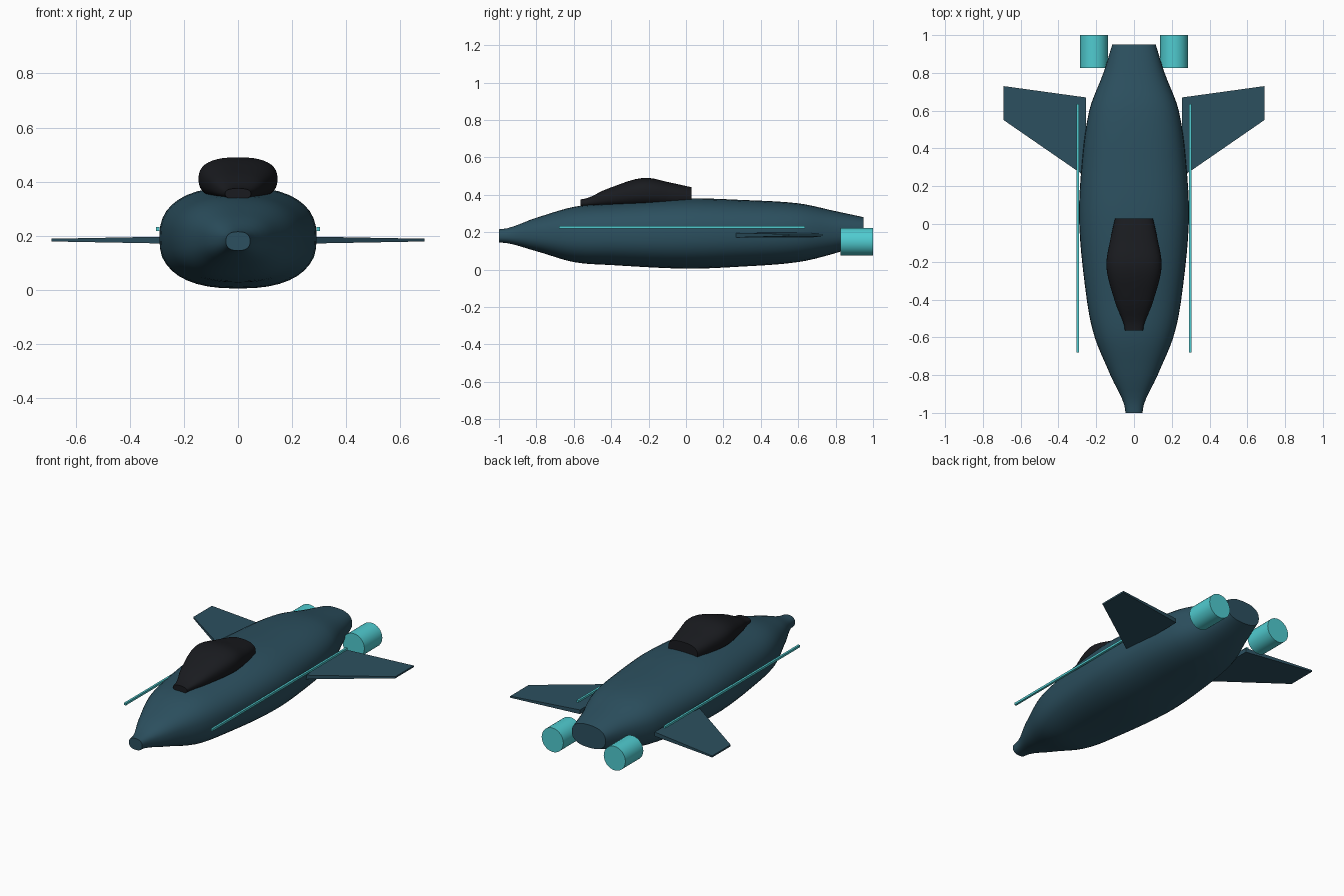
import bpy, bmesh
from math import sin, cos, pi, copysign, radians
from mathutils import Vector

if "Cube" in bpy.data.objects:
    bpy.data.objects.remove(bpy.data.objects["Cube"])


def material(name, rgb):
    m = bpy.data.materials.new(name)
    m.diffuse_color = (*rgb, 1)
    m.use_nodes = True
    m.node_tree.nodes["Principled BSDF"].inputs["Base Color"].default_value = m.diffuse_color
    return m


HULL = material("dark_teal", (0.025, 0.08, 0.115))
GLOW = material("cyan", (0.08, 0.6, 0.63))
GLASS = material("black_glass", (0.01, 0.011, 0.014))


def finish(name, bm, mat, smooth=True):
    bmesh.ops.recalc_face_normals(bm, faces=bm.faces)
    me = bpy.data.meshes.new(name)
    bm.to_mesh(me)
    bm.free()
    me.materials.append(mat)
    ob = bpy.data.objects.new(name, me)
    bpy.context.collection.objects.link(ob)
    if smooth:
        bpy.ops.object.select_all(action='DESELECT')
        ob.select_set(True)
        bpy.context.view_layer.objects.active = ob
        bpy.ops.object.shade_smooth_by_angle(angle=radians(40))
    return ob


def spline(keys, steps):
    """Catmull-Rom through the key sections, levelling out at both ends."""
    k = [Vector(p) for p in keys]
    k = [k[0]] + k + [k[-1]]
    out = []
    for a, b, c, d in zip(k, k[1:], k[2:], k[3:]):
        h = c[0] - b[0]
        m0 = (c - a) * (h / (c[0] - a[0])) if a != b else Vector((h, 0, 0, 0))
        m1 = (d - b) * (h / (d[0] - b[0])) if c != d else (c - b)
        for i in range(steps):
            t = i / steps
            p = (b * (2*t**3 - 3*t**2 + 1) + m0 * (t**3 - 2*t**2 + t)
                 + c * (3*t**2 - 2*t**3) + m1 * (t**3 - t**2))
            p[0] = b[0] + h * t
            out.append(p)
    return out + [k[-1]]


def loft(name, keys, mat, power, steps=5, n=40):
    """Skin superellipse sections given as (y, half width, bottom z, top z)."""
    bm = bmesh.new()
    rings = []
    for y, w, lo, hi in spline(keys, steps):
        ring = []
        for i in range(n):
            c, s = cos(2*pi*i/n), sin(2*pi*i/n)
            ring.append(bm.verts.new((
                w * copysign(abs(c)**(2/power), c), y,
                (lo + hi)/2 + (hi - lo)/2 * copysign(abs(s)**(2/power), s))))
        rings.append(ring)
    for r, q in zip(rings, rings[1:]):
        for i in range(n):
            j = (i + 1) % n
            bm.faces.new((r[i], r[j], q[j], q[i]))
    bm.faces.new(rings[0])
    bm.faces.new(rings[-1])
    return finish(name, bm, mat)


# Fuselage
loft("fuselage", [(-1, .045, .145, .215), (-.8, .125, .098, .277),
                  (-.6, .208, .04, .335), (-.4, .25, .024, .354),
                  (0, .29, .005, .38), (.3, .278, .016, .372),
                  (.6, .237, .04, .354), (.8, .162, .088, .312),
                  (.95, .115, .14, .28)], HULL, 2.45)

# Cockpit canopy
loft("canopy", [(-.565, .048, .335, .375), (-.42, .098, .332, .432),
                (-.23, .146, .33, .49), (-.08, .125, .33, .464),
                (.03, .1, .335, .44)], GLASS, 2.5)

for side, s in (("right", 1), ("left", -1)):
    # Tapered swept wing
    bm = bmesh.new()
    plan = [(.255, .25, .013), (.69, .55, .005), (.69, .73, .005), (.255, .67, .013)]
    top = [bm.verts.new((s*x, y, .184 + t)) for x, y, t in plan]
    low = [bm.verts.new((s*x, y, .184 - t)) for x, y, t in plan]
    bm.faces.new(top)
    bm.faces.new(low)
    for i in range(4):
        j = (i + 1) % 4
        bm.faces.new((top[i], top[j], low[j], low[i]))
    finish(side + "_wing", bm, HULL, False)

    # Side light strip
    bm = bmesh.new()
    bmesh.ops.create_cube(bm, size=1)
    bmesh.ops.scale(bm, vec=(.013, 1.315, .013), verts=bm.verts)
    bmesh.ops.translate(bm, vec=(s*.297, -.022, .225), verts=bm.verts)
    finish(side + "_light_strip", bm, GLOW, False)

    # Engine
    bpy.ops.mesh.primitive_cylinder_add(vertices=32, radius=.074, depth=.175,
                                        location=(s*.212, .9125, .149),
                                        rotation=(pi/2, 0, 0))
    engine = bpy.context.object
    engine.name = side + "_engine"
    engine.data.materials.append(GLOW)
    bpy.ops.object.shade_smooth_by_angle(angle=radians(40))
